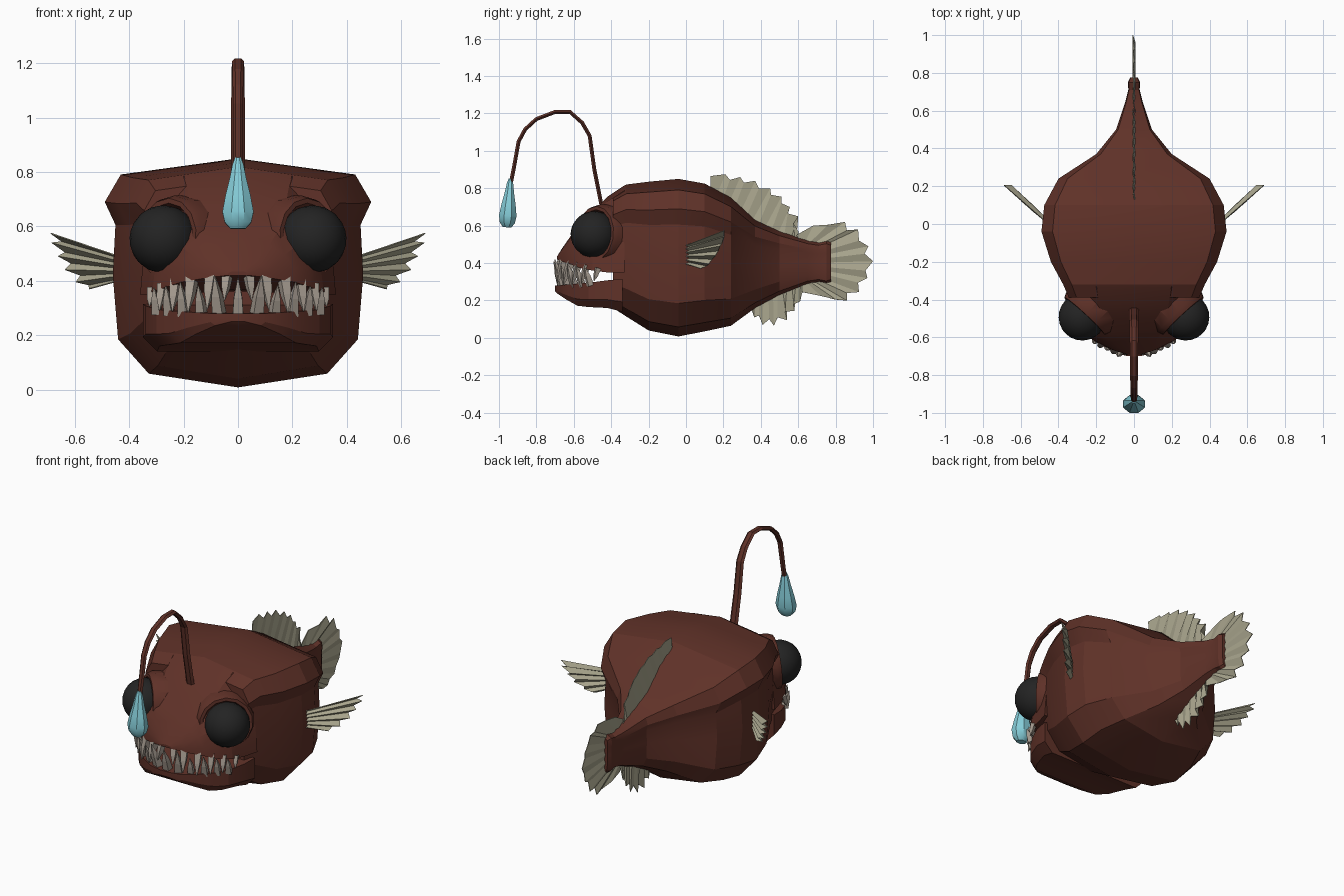
import bpy, bmesh, math
from mathutils import Vector, Matrix

if "Cube" in bpy.data.objects:
    bpy.data.objects.remove(bpy.data.objects["Cube"])


def material(name, rgb):
    m = bpy.data.materials.new(name)
    m.diffuse_color = (*rgb, 1)
    m.use_nodes = True
    m.node_tree.nodes["Principled BSDF"].inputs["Base Color"].default_value = m.diffuse_color
    return m


SKIN = material("rust brown skin", (0.115, 0.031, 0.021))
FIN = material("pale olive fin", (0.40, 0.38, 0.27))
TOOTH = material("bone grey", (0.38, 0.33, 0.28))
EYE = material("eye black", (0.017, 0.017, 0.017))
GLOW = material("glow cyan", (0.24, 0.62, 0.70))


def finish(name, bm, mat, smooth=None, thick=0):
    bmesh.ops.recalc_face_normals(bm, faces=bm.faces)
    me = bpy.data.meshes.new(name)
    bm.to_mesh(me)
    bm.free()
    me.materials.append(mat)
    ob = bpy.data.objects.new(name, me)
    bpy.context.collection.objects.link(ob)
    if thick:
        mod = ob.modifiers.new("thickness", 'SOLIDIFY')
        mod.thickness, mod.offset = thick, 0
    if smooth:
        bpy.ops.object.select_all(action='DESELECT')
        ob.select_set(True)
        bpy.context.view_layer.objects.active = ob
        bpy.ops.object.shade_smooth_by_angle(angle=math.radians(smooth))
    return ob


def loft(bm, rings):
    """Skin closed rings of points and cap both ends."""
    rows = [[bm.verts.new(p) for p in r] for r in rings]
    n = len(rows[0])
    for a, b in zip(rows, rows[1:]):
        for i in range(n):
            j = (i + 1) % n
            bm.faces.new((a[i], a[j], b[j], b[i]))
    bm.faces.new(rows[0])
    bm.faces.new(rows[-1][::-1])


def mirrored_loft(name, profile, sections):
    """profile: half outline in 0..1; sections: y, half width, top, bottom."""
    full = profile + [(-x, z) for x, z in reversed(profile) if x > 0]
    bm = bmesh.new()
    loft(bm, [[(x * w, y, lo + z * (hi - lo)) for x, z in full]
              for y, w, hi, lo in sections])
    return finish(name, bm, SKIN, 18)


def lathe(bm, profile, sides, matrix, squash=1):
    """profile: radius, height along the local z axis."""
    loft(bm, [[matrix @ Vector((r * math.cos(a), squash * r * math.sin(a), h))
               for a in (math.tau * (i + .5) / sides for i in range(sides))]
              for r, h in profile])


# Body with a brow ridge along each side, tapering to a flared tail stub
mirrored_loft("body",
    [(0, 1), (.88, .93), (1, .81), (.92, .71), (.94, .49), (.90, .21), (.67, .06), (0, 0)],
    [(-.39, .345, .775, .16), (-.32, .375, .82, .115), (-.2, .44, .835, .04),
     (-.04, .49, .85, .008), (.1, .475, .825, .035), (.24, .40, .75, .065),
     (.37, .20, .63, .16), (.5, .095, .57, .23), (.65, .045, .52, .29),
     (.71, .03, .51, .30), (.75, .032, .52, .29), (.775, .02, .51, .30)])

# Upper head, ending in the upper lip
mirrored_loft("upper_head",
    [(0, 1), (.55, .94), (.82, .70), (.96, .35), (1, 0), (0, .03)],
    [(-.33, .36, .815, .35), (-.42, .335, .755, .35), (-.5, .315, .675, .36),
     (-.57, .27, .60, .375), (-.62, .21, .54, .395), (-.665, .12, .475, .41),
     (-.69, .04, .435, .42)])

# Lower jaw
mirrored_loft("lower_jaw",
    [(0, 1), (1, 1), (1, .3), (.85, 0), (0, 0)],
    [(-.34, .35, .315, .14), (-.42, .34, .308, .16), (-.52, .30, .295, .165),
     (-.58, .25, .29, .172), (-.64, .18, .285, .205), (-.685, .10, .28, .235),
     (-.70, .03, .28, .25)])

# Eyes and raised sockets
for s, side in ((1, "right"), (-1, "left")):
    look = Vector((.68 * s, -.73, .08)).normalized()
    turn = look.to_track_quat('Z', 'Y').to_matrix().to_4x4()
    bm = bmesh.new()
    lathe(bm, [(.165, -.09), (.16, -.01), (.148, .018), (.13, .018), (.115, -.01)], 14,
          Matrix.Translation((.25 * s, -.475, .555)) @ turn)
    finish(side + "_eye_socket", bm, SKIN, 25)
    bm = bmesh.new()
    bmesh.ops.create_uvsphere(bm, u_segments=20, v_segments=12, radius=.125,
                              matrix=Matrix.Translation((.274 * s, -.492, .553)) @ turn)
    finish(side + "_eye", bm, EYE, 60)

# Teeth along the curved lips: x, length
def teeth(name, rows, root_z, rise, direction):
    bm = bmesh.new()
    for x, length in rows:
        for s in ((1, -1) if x else (1,)):
            lip = max(-.67 + 1.7 * x * x, -.67 + 1.7 * .09 + (x - .3) * 2 if x > .3 else -1)
            root = Vector((x * s, lip, root_z + rise * x * x))
            aim = Vector((.12 * s * (x > 0), -.30, direction))
            m = Matrix.Translation(root) @ aim.to_track_quat('Z', 'Y').to_matrix().to_4x4()
            r = .012 + .13 * length
            lathe(bm, [(r, -.02), (r * .75, length * .45), (.002, length)], 4, m)
    finish(name, bm, TOOTH)


teeth("upper_teeth", [(.04, .09), (.10, .12), (.17, .12), (.23, .10), (.28, .08), (.32, .05)],
      .415, -.6, -1)
teeth("lower_teeth", [(0, .13), (.07, .14), (.135, .10), (.20, .11), (.255, .09), (.30, .08)],
      .285, .15, 1)

# Stalk arching forward from the forehead
path = [(-.45, .70), (-.49, .90), (-.515, 1.08), (-.555, 1.15), (-.62, 1.208), (-.70, 1.208),
        (-.80, 1.17), (-.86, 1.115), (-.895, 1.05), (-.922, .90), (-.94, .81)]
bm = bmesh.new()
rings = []
for i, (y, z) in enumerate(path):
    a, b = path[max(i - 1, 0)], path[min(i + 1, len(path) - 1)]
    t = Vector((0, b[0] - a[0], b[1] - a[1])).normalized()
    up = t.cross(Vector((1, 0, 0)))
    wide = .027 - .011 * i / (len(path) - 1)
    rings.append([Vector((wide * math.cos(k), y, z)) + up * (.012 * math.sin(k))
                  for k in (math.tau * j / 6 for j in range(6))])
loft(bm, rings)
finish("lure_stalk", bm, SKIN)

# Glowing teardrop
bm = bmesh.new()
lathe(bm, [(.012, .13), (.022, .105), (.034, .05), (.050, -.01), (.062, -.07),
           (.053, -.108), (.03, -.132)], 8,
      Matrix.Translation((0, -.948, .723)) @ Matrix.Rotation(math.radians(-4), 4, 'X'), .82)
finish("lure_bulb", bm, GLOW, 35)


# Ragged fins: strips from a base line to a jagged edge, pleated sideways
def fin(name, base, edge, pleat=.007):
    bm = bmesh.new()
    a, b = Vector(base[0]), Vector(base[1])
    n = len(edge) - 1
    low = [bm.verts.new((0, *a.lerp(b, i / n))) for i in range(n + 1)]
    top = [bm.verts.new((pleat * (-1) ** i, *p)) for i, p in enumerate(edge)]
    for i in range(n):
        bm.faces.new((low[i], low[i + 1], top[i + 1], top[i]))
    finish(name, bm, FIN, thick=.004)


fin("dorsal_fin", ((.13, .78), (.62, .47)),
    [(.13, .865), (.21, .875), (.235, .845), (.29, .86), (.31, .83), (.37, .84), (.39, .80),
     (.45, .80), (.455, .765), (.51, .755), (.51, .72), (.555, .70), (.545, .665),
     (.60, .65), (.575, .61), (.60, .57)])
fin("anal_fin", ((.34, .20), (.64, .32)),
    [(.35, .155), (.365, .11), (.39, .12), (.41, .07), (.445, .10), (.47, .065), (.49, .11),
     (.54, .095), (.53, .14), (.58, .145), (.575, .18), (.61, .195), (.61, .26)])
fin("tail_fin", ((.62, .49), (.62, .31)),
    [(.59, .55), (.68, .60), (.76, .605), (.85, .62), (.86, .575), (.92, .58), (.925, .52),
     (.975, .49), (.955, .45), (1.0, .41), (.96, .36), (.97, .32), (.92, .295), (.925, .245),
     (.86, .24), (.86, .20), (.80, .205), (.72, .225), (.62, .245)])

# Side fins: pleated fans reaching out and back
for s, side in ((1, "right"), (-1, "left")):
    bm = bmesh.new()
    edge = [(1, .575), (.90, .545), (.99, .54), (.84, .505), (.88, .49), (.74, .465),
            (.76, .44), (.58, .42), (.58, .395), (.44, .385), (.36, .37)]
    n = len(edge) - 1
    rows = [[], []]
    for i, (u, z) in enumerate(edge):
        fold = .013 * (-1) ** i
        for row, t, h, f in ((rows[0], -.12, .49 - .09 * i / n, fold * .5), (rows[1], u, z, fold)):
            row.append(bm.verts.new((s * (.46 + .22 * t + .66 * f), .015 + .20 * t - .74 * f, h)))
    for i in range(n):
        bm.faces.new((rows[0][i], rows[0][i + 1], rows[1][i + 1], rows[1][i]))
    finish(side + "_side_fin", bm, FIN, thick=.004)
